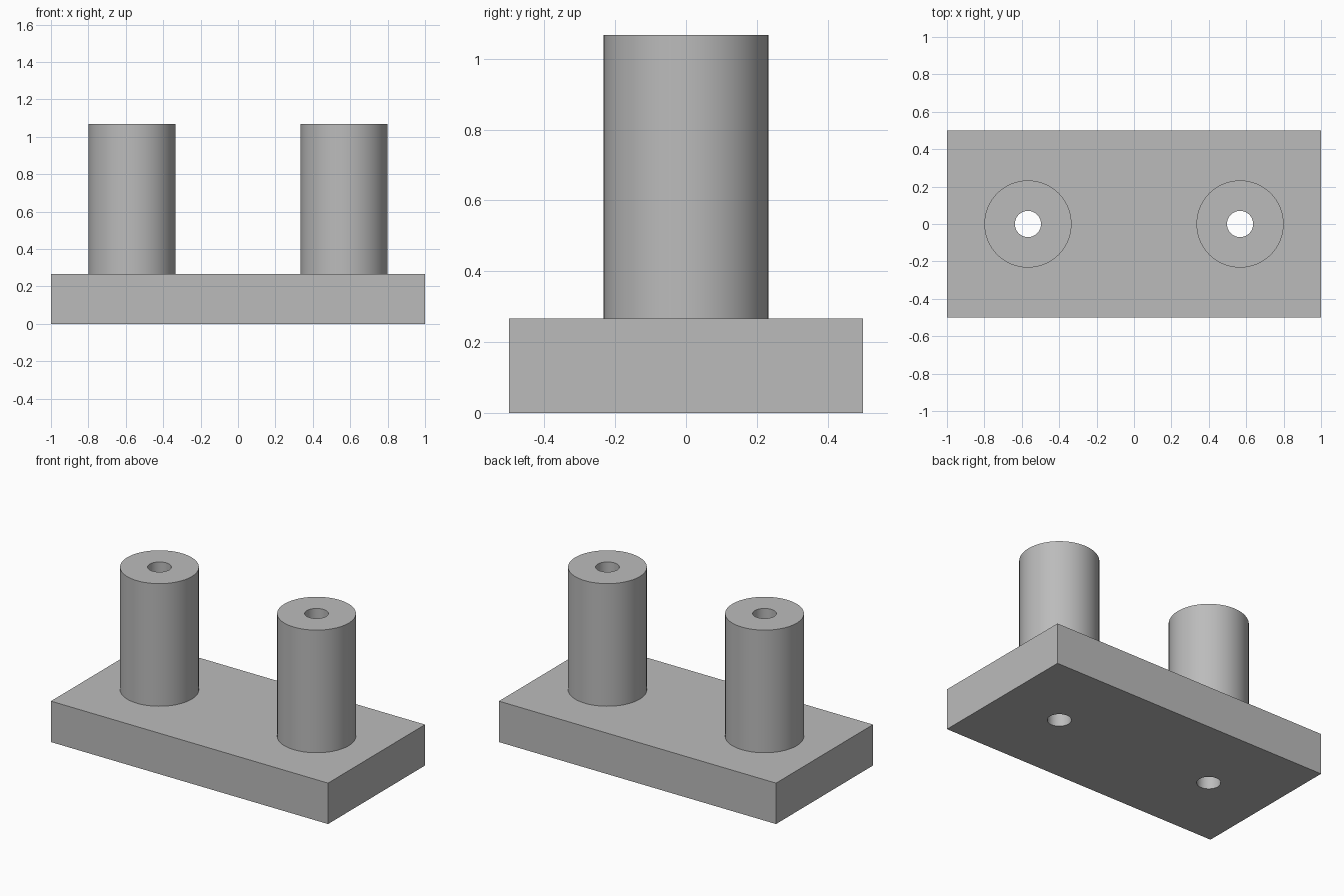
import bpy
import math

BASE_H = 0.267
TOP = 1.067
POST_X = 0.567
POST_R = 0.233
HOLE_R = 0.07

default = bpy.data.objects.get("Cube")
if default:
    bpy.data.objects.remove(default, do_unlink=True)

# Single plain grey
grey = bpy.data.materials.new("plain grey")
grey.use_nodes = True
colour = (0.5, 0.5, 0.5, 1)
grey.diffuse_color = colour
grey.node_tree.nodes["Principled BSDF"].inputs["Base Color"].default_value = colour


def cylinder(name, x, radius, low, high):
    bpy.ops.mesh.primitive_cylinder_add(
        vertices=96, radius=radius, depth=high - low,
        location=(x, 0, (low + high) / 2))
    obj = bpy.context.object
    obj.name = name
    obj.data.materials.append(grey)
    return obj


def drill(obj, cutter):
    mod = obj.modifiers.new("bore", 'BOOLEAN')
    mod.operation = 'DIFFERENCE'
    mod.solver = 'EXACT'
    mod.object = cutter
    bpy.ops.object.select_all(action='DESELECT')
    obj.select_set(True)
    bpy.context.view_layer.objects.active = obj
    bpy.ops.object.modifier_apply(modifier=mod.name)


def smooth(obj):
    bpy.ops.object.select_all(action='DESELECT')
    obj.select_set(True)
    bpy.context.view_layer.objects.active = obj
    bpy.ops.object.shade_smooth_by_angle(angle=math.radians(30))


# Rectangular base plate
bpy.ops.mesh.primitive_cube_add(size=1, location=(0, 0, BASE_H / 2))
base = bpy.context.object
base.name = "base_plate"
base.scale = (2, 1, BASE_H)
bpy.ops.object.transform_apply(location=False, rotation=False, scale=True)
base.data.materials.append(grey)

# Two posts, each bored right through together with the base
for side, x in (("left", POST_X), ("right", -POST_X)):
    post = cylinder(side + "_post", x, POST_R, BASE_H, TOP)
    cutter = cylinder(side + "_bore_cutter", x, HOLE_R, -0.1, TOP + 0.1)
    drill(post, cutter)
    drill(base, cutter)
    bpy.data.objects.remove(cutter, do_unlink=True)
    smooth(post)

smooth(base)
